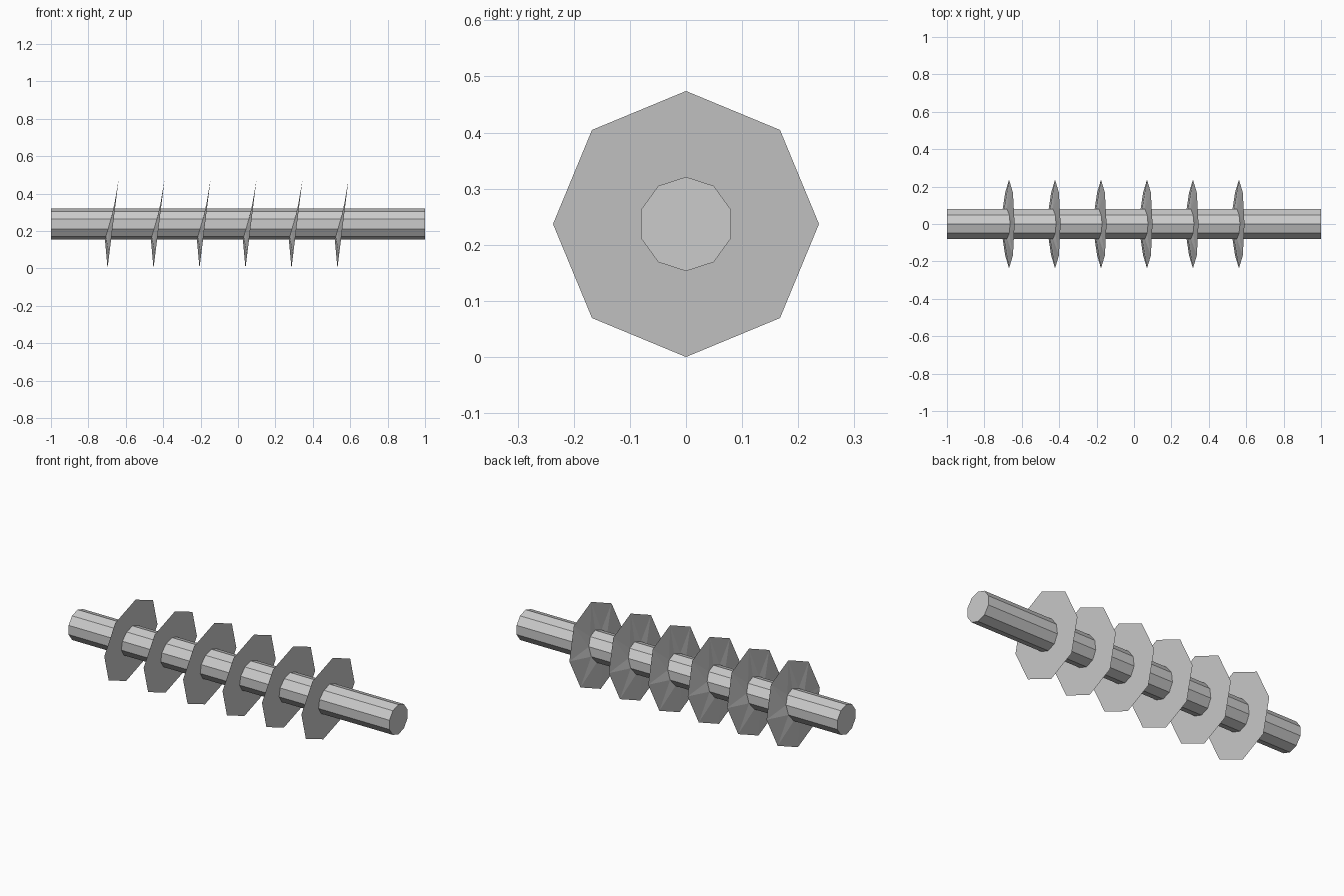
import bpy, bmesh
from math import sin, cos, pi

if "Cube" in bpy.data.objects:
    bpy.data.objects.remove(bpy.data.objects["Cube"])

AXIS_Z = 0.237
R_SHAFT, R_DISC = 0.084, 0.237
TILT = 0.0295 / R_DISC


def ring(bm, n, r, x_of):
    """Polygon ring around the x axis; first vertex at the top."""
    out = []
    for i in range(n):
        a = 2 * pi * i / n
        z = r * cos(a)
        out.append(bm.verts.new((x_of(z), r * sin(a), z)))
    return out


def zipper(bm, a, b):
    """Triangulate between two rings with different side counts."""
    i = j = 0
    na, nb = len(a), len(b)
    while i < na or j < nb:
        if j == nb or (i < na and (i + 0.5) / na <= (j + 0.5) / nb):
            bm.faces.new((a[i % na], a[(i + 1) % na], b[j % nb]))
            i += 1
        else:
            bm.faces.new((a[i % na], b[(j + 1) % nb], b[j % nb]))
            j += 1


def finish(bm, name):
    bmesh.ops.recalc_face_normals(bm, faces=bm.faces)
    me = bpy.data.meshes.new(name)
    bm.to_mesh(me)
    bm.free()
    return me


def add(name, mesh, x):
    ob = bpy.data.objects.new(name, mesh)
    ob.location = (x, 0, AXIS_Z)
    bpy.context.collection.objects.link(ob)


# Ten-sided shaft along x
bm = bmesh.new()
left = ring(bm, 10, R_SHAFT, lambda z: -1)
right = ring(bm, 10, R_SHAFT, lambda z: 1)
zip_n = len(left)
for i in range(zip_n):
    k = (i + 1) % zip_n
    bm.faces.new((left[i], left[k], right[k], right[i]))
bm.faces.new(left)
bm.faces.new(right)
add("shaft", finish(bm, "shaft"), 0)

# Tilted octagonal blade: flat right face, left face swelling toward the hub
bm = bmesh.new()
rim = ring(bm, 8, R_DISC, lambda z: TILT * z)
hub_right = ring(bm, 10, R_SHAFT, lambda z: TILT * z)
hub_left = ring(bm, 10, R_SHAFT, lambda z: -0.019 + 0.29 * z)
zipper(bm, rim, hub_right)
zipper(bm, rim, hub_left)
for i in range(10):
    k = (i + 1) % 10
    bm.faces.new((hub_left[i], hub_left[k], hub_right[k], hub_right[i]))
blade = finish(bm, "blade")

# Six evenly spaced blades
for i in range(6):
    add(f"blade_{i + 1}", blade, -0.668 + 0.2458 * i)
